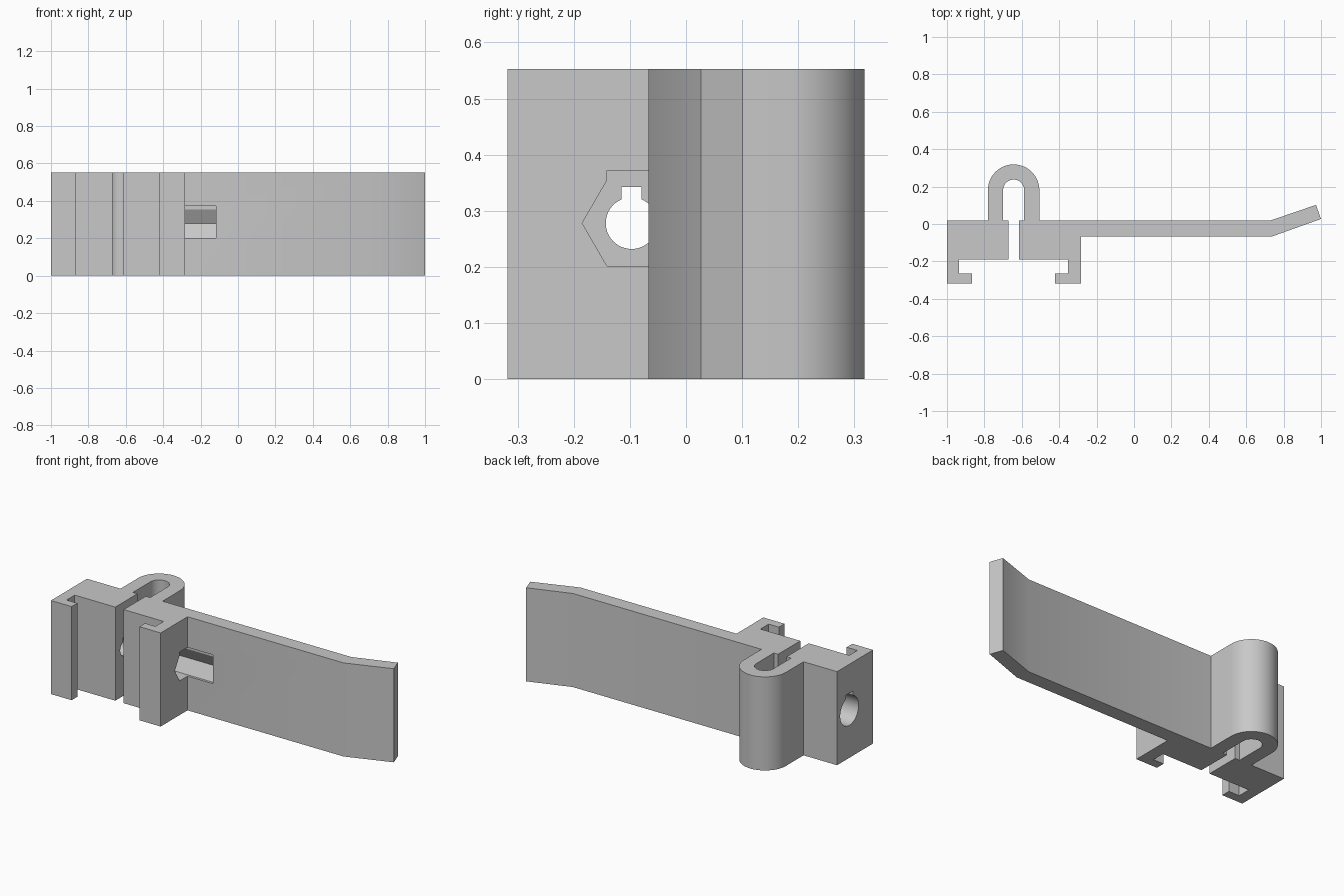
import bpy, bmesh, math
from mathutils import Vector

if "Cube" in bpy.data.objects:
    bpy.data.objects.remove(bpy.data.objects["Cube"])

HEIGHT = 0.553
BORE_Y, BORE_Z = -0.097, 0.278

grey = bpy.data.materials.new("plain grey")
grey.use_nodes = True
grey.diffuse_color = (0.58, 0.58, 0.58, 1)
grey.node_tree.nodes["Principled BSDF"].inputs["Base Color"].default_value = (0.58, 0.58, 0.58, 1)


def arc(cx, cy, r, start, end, steps):
    angles = [math.radians(start + (end - start) * i / steps) for i in range(steps + 1)]
    return [(cx + r * math.cos(a), cy + r * math.sin(a)) for a in angles]


def prism(name, points, sweep):
    """Sweep a closed outline of 3D points into a solid."""
    bm = bmesh.new()
    face = bm.faces.new([bm.verts.new(p) for p in points])
    grown = bmesh.ops.extrude_face_region(bm, geom=[face])["geom"]
    moved = [v for v in grown if isinstance(v, bmesh.types.BMVert)]
    bmesh.ops.translate(bm, verts=moved, vec=Vector(sweep))
    bmesh.ops.recalc_face_normals(bm, faces=bm.faces)
    mesh = bpy.data.meshes.new(name)
    bm.to_mesh(mesh)
    bm.free()
    mesh.materials.append(grey)
    obj = bpy.data.objects.new(name, mesh)
    bpy.context.collection.objects.link(obj)
    return obj


def keyhole(r, half, top):
    """Round hole with a narrow slot above it."""
    a = math.degrees(math.acos(half / r))
    return arc(0, 0, r, 180 - a, 360 + a, 40) + [(half, top), (-half, top)]


# Clip body: left jaw, spring loop, right jaw and lever arm in one outline
left_jaw = [(-1, 0.018), (-1, -0.318), (-0.865, -0.318), (-0.865, -0.265), (-0.935, -0.265),
            (-0.935, -0.189), (-0.67, -0.189), (-0.67, 0.018), (-0.7, 0.018)]
right_jaw = [(-0.587, 0.018), (-0.615, 0.018), (-0.615, -0.189), (-0.354, -0.189),
             (-0.354, -0.265), (-0.422, -0.265), (-0.422, -0.318), (-0.283, -0.318)]
lever = [(-0.283, -0.067), (0.737, -0.067), (1, 0.027), (0.973, 0.102), (0.727, 0.018),
         (-0.506, 0.018)]
loop_inside = arc(-0.6435, 0.181, 0.0565, 180, 0, 24)
loop_outside = arc(-0.6435, 0.181, 0.1375, 0, 180, 36)
outline = left_jaw + loop_inside + right_jaw + lever + loop_outside + [(-0.781, 0.018)]
body = prism("spring_clip", [(x, y, 0) for x, y in outline], (0, 0, HEIGHT))

# Screw bore, screw head recess and nut pocket, each cut along x
nut = [(-0.088, 0), (-0.044, -0.076), (0.044, -0.076), (0.088, 0),
       (0.044, 0.076), (0.044, 0.094), (-0.044, 0.094), (-0.044, 0.076)]
cuts = [("screw_bore", keyhole(0.046, 0.018, 0.064), -1.05, -0.2),
        ("head_recess", keyhole(0.086, 0.033, 0.104), -1.05, -0.84),
        ("nut_pocket", nut, -0.4, -0.117)]
bpy.context.view_layer.objects.active = body
for name, shape, x0, x1 in cuts:
    cutter = prism(name, [(x0, BORE_Y + y, BORE_Z + z) for y, z in shape], (x1 - x0, 0, 0))
    cutter.hide_render = True
    mod = body.modifiers.new(name, "BOOLEAN")
    mod.operation = "DIFFERENCE"
    mod.solver = "EXACT"
    mod.object = cutter
    bpy.ops.object.modifier_apply(modifier=mod.name)
    bpy.data.objects.remove(cutter)

# Smooth loop and bores, crisp edges elsewhere
for obj in bpy.context.selected_objects:
    obj.select_set(False)
body.select_set(True)
bpy.ops.object.shade_smooth_by_angle(angle=math.radians(30))
